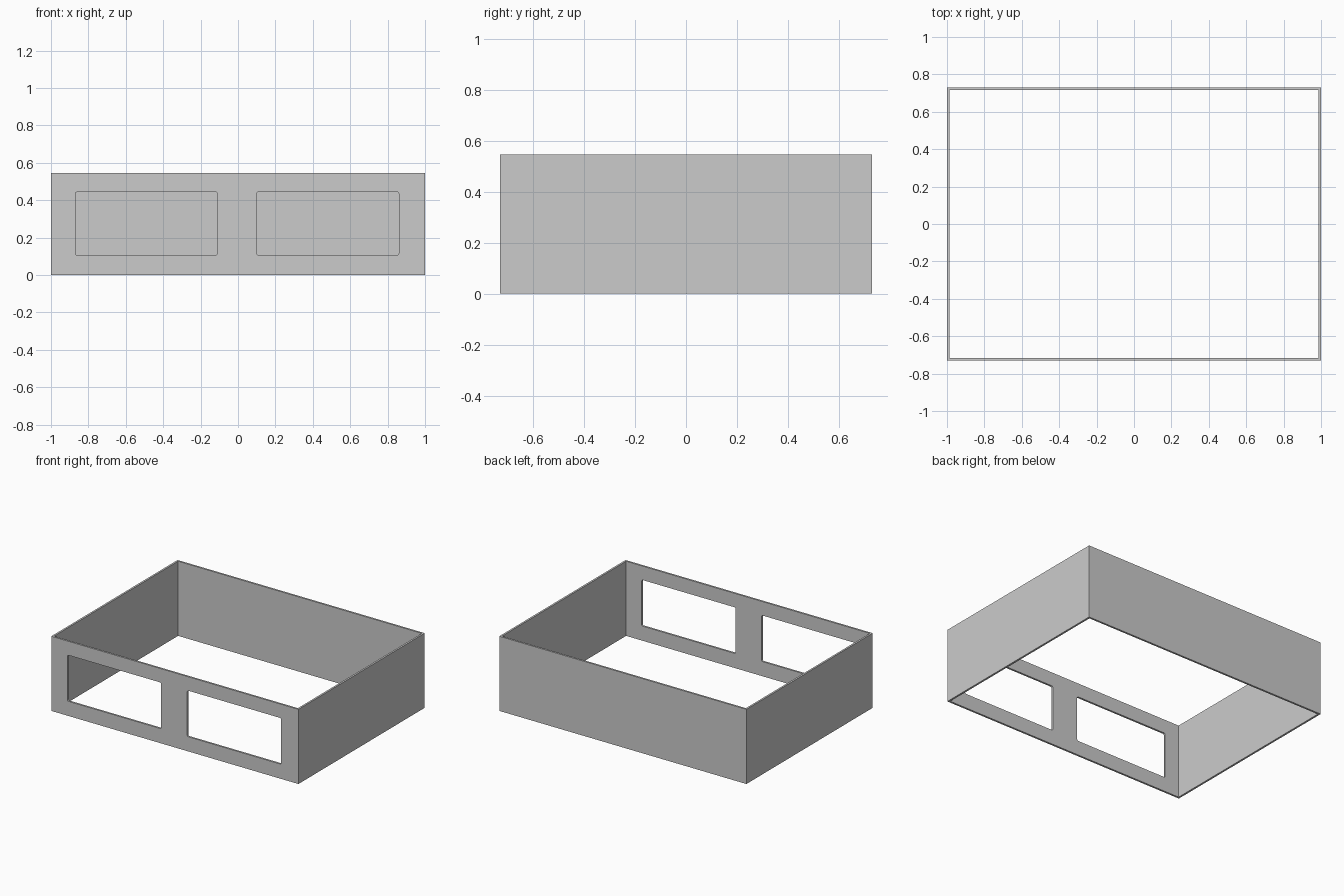
import bpy, bmesh, math

if "Cube" in bpy.data.objects:
    bpy.data.objects.remove(bpy.data.objects["Cube"])

W, D, H, T = 1.0, 0.73, 0.546, 0.014   # half width, half depth, height, wall thickness


def prism(name, loop, offset):
    """Extrude a closed loop of points along an offset into a solid."""
    bm = bmesh.new()
    face = bm.faces.new([bm.verts.new(p) for p in loop])
    ext = bmesh.ops.extrude_face_region(bm, geom=[face], use_keep_orig=True)
    verts = [v for v in ext["geom"] if isinstance(v, bmesh.types.BMVert)]
    bmesh.ops.translate(bm, verts=verts, vec=offset)
    bmesh.ops.recalc_face_normals(bm, faces=bm.faces)
    mesh = bpy.data.meshes.new(name)
    bm.to_mesh(mesh)
    bm.free()
    obj = bpy.data.objects.new(name, mesh)
    bpy.context.collection.objects.link(obj)
    return obj


def rounded_rect(x0, x1, z0, z1, r, y, steps=4):
    pts = []
    corners = [(x1 - r, z1 - r), (x0 + r, z1 - r), (x0 + r, z0 + r), (x1 - r, z0 + r)]
    for i, (cx, cz) in enumerate(corners):
        for s in range(steps + 1):
            a = math.pi / 2 * (i + s / steps)
            pts.append((cx + r * math.cos(a), y, cz + r * math.sin(a)))
    return pts


# Open frame of four thin walls, no floor or lid
bm = bmesh.new()
signs = [(-1, -1), (1, -1), (1, 1), (-1, 1)]
rings = [[bm.verts.new((sx * (W - i), sy * (D - i), z)) for sx, sy in signs]
         for i, z in ((0, 0), (0, H), (T, H), (T, 0))]
for a, b in zip(rings, rings[1:] + rings[:1]):
    for k in range(4):
        n = (k + 1) % 4
        bm.faces.new((a[k], a[n], b[n], b[k]))
bmesh.ops.recalc_face_normals(bm, faces=bm.faces)
mesh = bpy.data.meshes.new("box_frame")
bm.to_mesh(mesh)
bm.free()
frame = bpy.data.objects.new("box_frame", mesh)
bpy.context.collection.objects.link(frame)

# Two rounded window openings cut through the front wall
cutters = []
for side, x0, x1 in (("left", -0.87, -0.11), ("right", 0.10, 0.86)):
    loop = rounded_rect(x0, x1, 0.107, 0.444, 0.01, -D - 0.1)
    cutter = prism(side + "_window_cutter", loop, (0, 0.2, 0))
    cutter.hide_render = True
    mod = frame.modifiers.new(side + "_window", 'BOOLEAN')
    mod.operation, mod.solver, mod.object = 'DIFFERENCE', 'EXACT', cutter
    cutters.append(cutter)

# Apply the cuts and remove the helpers
bpy.context.view_layer.objects.active = frame
frame.select_set(True)
for mod in list(frame.modifiers):
    bpy.ops.object.modifier_apply(modifier=mod.name)
for cutter in cutters:
    bpy.data.objects.remove(cutter)
